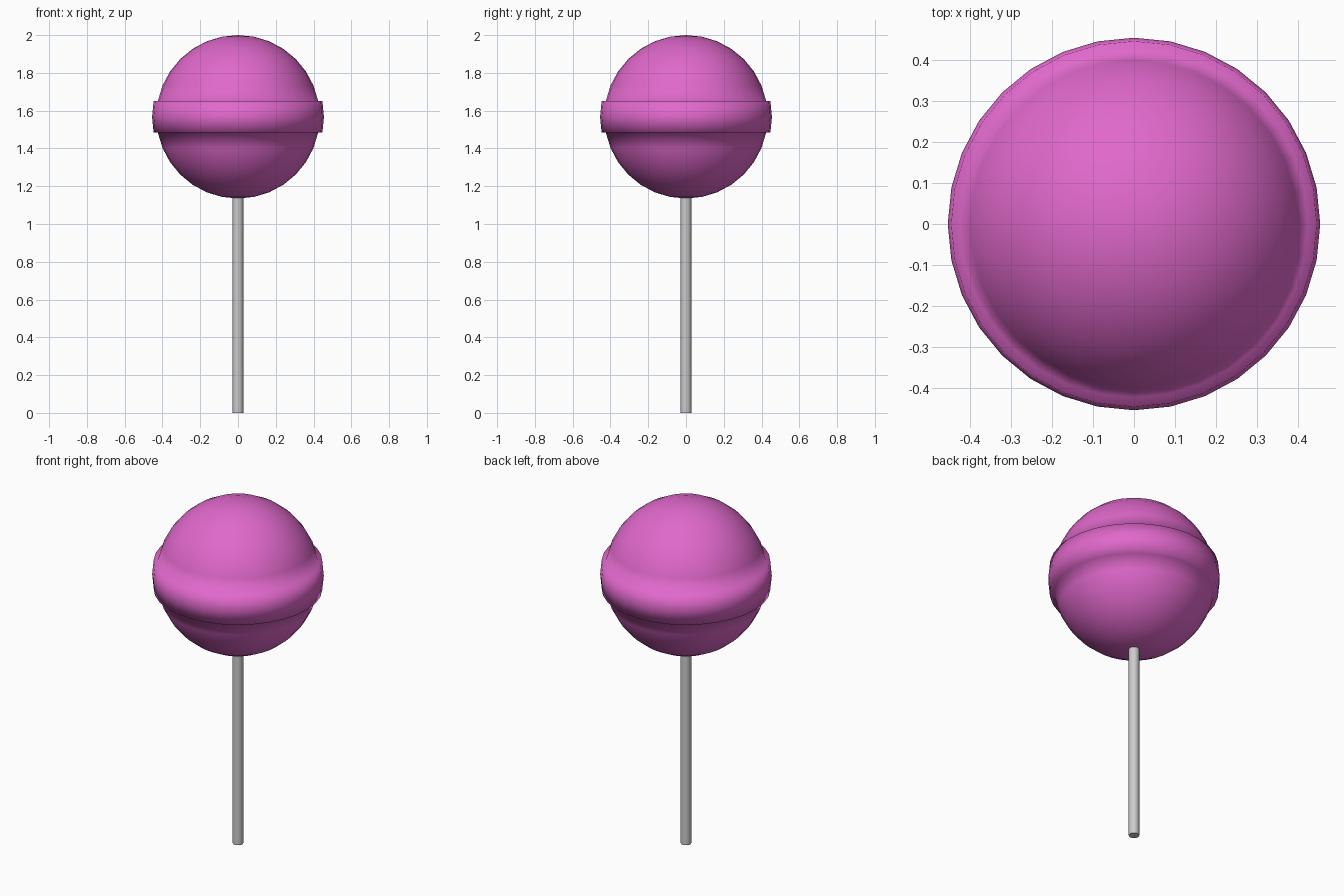
import bpy, bmesh, math
from mathutils import Vector

if "Cube" in bpy.data.objects:
    bpy.data.objects.remove(bpy.data.objects["Cube"])


def lathe(name, profile, sides):
    """Spin a list of (radius, z) points about the z axis."""
    bm = bmesh.new()
    verts = [bm.verts.new((r, 0, z)) for r, z in profile]
    edges = [bm.edges.new(pair) for pair in zip(verts, verts[1:])]
    bmesh.ops.spin(bm, geom=verts + edges, cent=(0, 0, 0), axis=(0, 0, 1),
                   angle=math.tau, steps=sides, use_duplicate=False)
    bmesh.ops.remove_doubles(bm, verts=bm.verts, dist=1e-4)
    bmesh.ops.recalc_face_normals(bm, faces=bm.faces)
    mesh = bpy.data.meshes.new(name)
    bm.to_mesh(mesh)
    bm.free()
    obj = bpy.data.objects.new(name, mesh)
    bpy.context.collection.objects.link(obj)
    return obj


# Candy ball with a raised band around its equator
R, CZ, STEP, LIFT = 0.4325, 1.5675, 11.25, 0.0225
profile = []
for i in range(-8, 9):
    a = math.radians(i * STEP)
    r, z = R * math.cos(a), CZ + R * math.sin(a)
    if abs(i) == 8:
        r = 0.0
    raised = (r + LIFT, z)
    if i == -1:
        profile += [(r, z), raised]
    elif i == 0:
        profile.append(raised)
    elif i == 1:
        profile += [raised, (r, z)]
    else:
        profile.append((r, z))
candy = lathe("candy_ball", profile, 32)
candy.data.shade_smooth()

pink = bpy.data.materials.new("pink_candy")
pink.diffuse_color = (0.75, 0.14, 0.6, 1)
pink.use_nodes = True
pink.node_tree.nodes["Principled BSDF"].inputs["Base Color"].default_value = pink.diffuse_color
candy.data.materials.append(pink)

# Stick
stick = lathe("stick", [(0, 0), (0.028, 0), (0.028, 1.2), (0, 1.2)], 32)
bpy.context.view_layer.objects.active = stick
stick.select_set(True)
bpy.ops.object.shade_smooth_by_angle(angle=math.radians(40))
